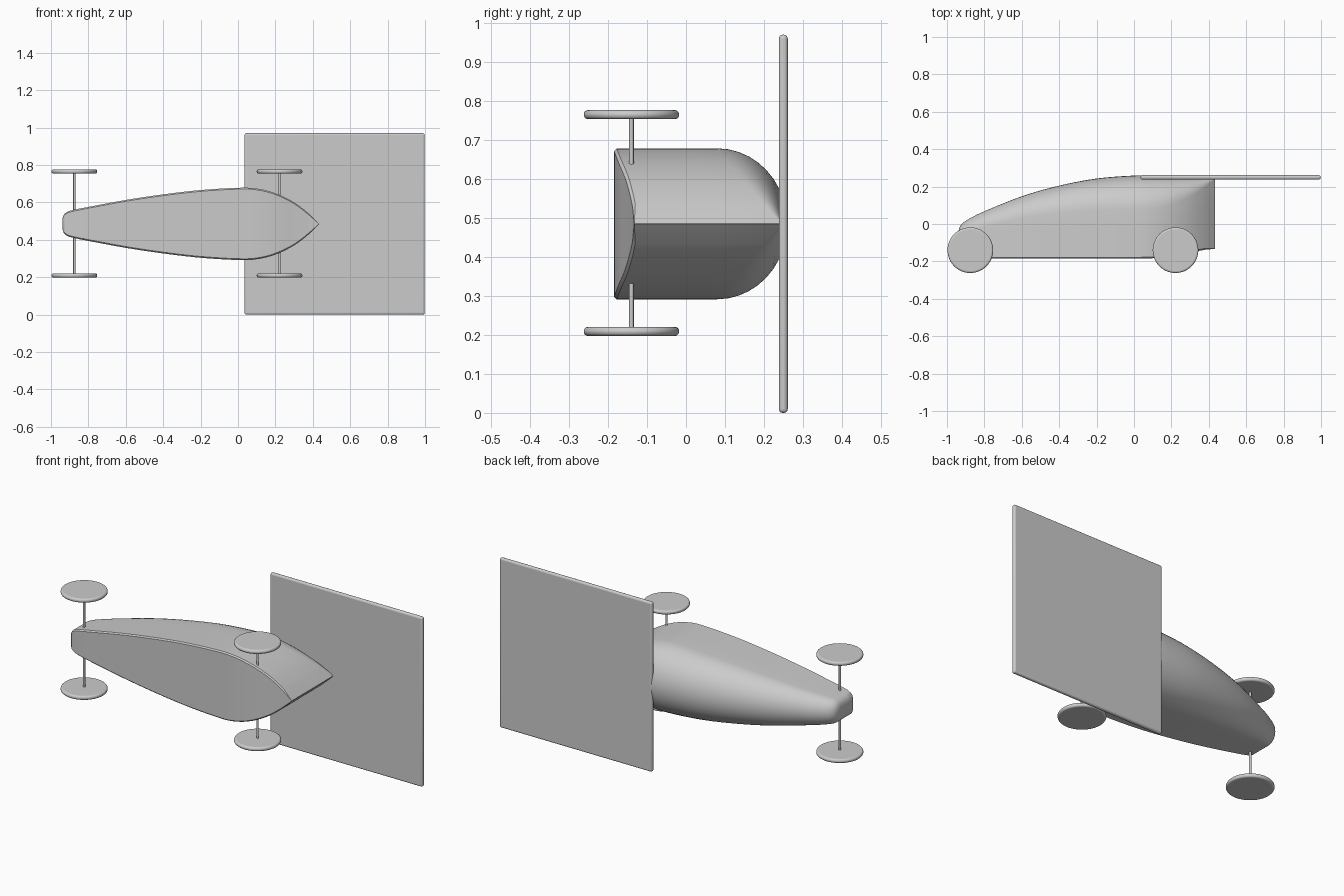
import bpy
import bmesh
from math import cos, sin, pi
from mathutils import Vector

cube = bpy.data.objects.get("Cube")
if cube:
    bpy.data.objects.remove(cube, do_unlink=True)

grey = bpy.data.materials.new("light grey")
grey.use_nodes = True
grey.diffuse_color = (0.6, 0.6, 0.6, 1)
grey.node_tree.nodes["Principled BSDF"].inputs["Base Color"].default_value = (0.6, 0.6, 0.6, 1)

MID_Z = 0.485      # centre line of the vehicle, which lies on its side
AXLE_Y = -0.14


def finish(name, bm, bevel=0, angle=35):
    """Turn a bmesh into a smooth-shaded grey object."""
    bmesh.ops.recalc_face_normals(bm, faces=bm.faces)
    mesh = bpy.data.meshes.new(name)
    bm.to_mesh(mesh)
    bm.free()
    mesh.materials.append(grey)
    ob = bpy.data.objects.new(name, mesh)
    bpy.context.collection.objects.link(ob)
    if bevel:
        mod = ob.modifiers.new("rounded edges", 'BEVEL')
        mod.width = bevel
        mod.segments = 5
        mod.limit_method = 'ANGLE'
    bpy.ops.object.select_all(action='DESELECT')
    ob.select_set(True)
    bpy.context.view_layer.objects.active = ob
    bpy.ops.object.shade_smooth_by_angle(angle=angle * pi / 180)
    return ob


def cylinder(name, x, z, radius, depth, sides, bevel=0):
    bm = bmesh.new()
    bmesh.ops.create_cone(bm, cap_ends=True, segments=sides,
                          radius1=radius, radius2=radius, depth=depth)
    bmesh.ops.translate(bm, verts=bm.verts, vec=(x, AXLE_Y, z))
    return finish(name, bm, bevel)


def section(x, w, top, low):
    """Flat floor, straight walls and a rounded roof."""
    r = min(0.007, w * 0.3)
    shoulder = top - 0.93 * w
    half = [(w - r, low), (w, low + r)]
    half += [(w, low + r + (shoulder - low - r) * t) for t in (0.33, 0.67)]
    half += [(w * cos(a), shoulder + (top - shoulder) * sin(a))
             for a in (pi / 2 * i / 10 for i in range(11))]
    other = [(-p, y) for p, y in reversed(half[:-1])]
    return [(x, y, MID_Z + p) for p, y in half + other]


# Body: stations of x, half width, roof and floor from nose to tail
stations = [Vector(s) for s in (
    (-0.938, 0.03, -0.035, -0.165), (-0.93, 0.05, -0.012, -0.177),
    (-0.91, 0.066, 0.01, -0.182), (-0.87, 0.077, 0.034, -0.184),
    (-0.8, 0.091, 0.068, -0.185), (-0.6, 0.128, 0.148, -0.185),
    (-0.4, 0.158, 0.205, -0.185), (-0.2, 0.181, 0.243, -0.185),
    (0.0, 0.193, 0.259, -0.185), (0.1, 0.189, 0.258, -0.183),
    (0.2, 0.164, 0.255, -0.173), (0.3, 0.115, 0.251, -0.153),
    (0.385, 0.05, 0.247, -0.137), (0.433, 0.001, 0.246, -0.133))]

bm = bmesh.new()
rings = []
STEPS = 5
last = len(stations) - 1
for i in range(last - 1):
    p0, p1, p2, p3 = (stations[max(0, k)] for k in range(i - 1, i + 3))
    for s in range(STEPS):
        t = s / STEPS
        p = 0.5 * (2 * p1 + (p2 - p0) * t + (2 * p0 - 5 * p1 + 4 * p2 - p3) * t * t
                   + (3 * p1 - p0 - 3 * p2 + p3) * t ** 3)
        rings.append([bm.verts.new(c) for c in section(*p)])
for p in stations[-2:]:
    rings.append([bm.verts.new(c) for c in section(*p)])
for a, b in zip(rings, rings[1:]):
    for j in range(len(a)):
        k = (j + 1) % len(a)
        bm.faces.new((a[j], a[k], b[k], b[j]))
bm.faces.new(rings[0])
bm.faces.new(rings[-1])
finish("body", bm)

# Wheels and axles
for end, x in (("front", -0.875), ("rear", 0.222)):
    cylinder(end + "_axle", x, MID_Z + 0.002, 0.006, 0.556, 16)
    for side, z in (("left", 0.765), ("right", 0.209)):
        cylinder(f"{end}_{side}_wheel", x, z, 0.122, 0.023, 64, 0.0105)

# Large flat panel on the roof
bm = bmesh.new()
bmesh.ops.create_cube(bm, size=1)
bmesh.ops.scale(bm, verts=bm.verts, vec=(0.963, 0.023, 0.97))
bmesh.ops.translate(bm, verts=bm.verts, vec=(0.5165, 0.2495, 0.485))
finish("roof_panel", bm, 0.01)
